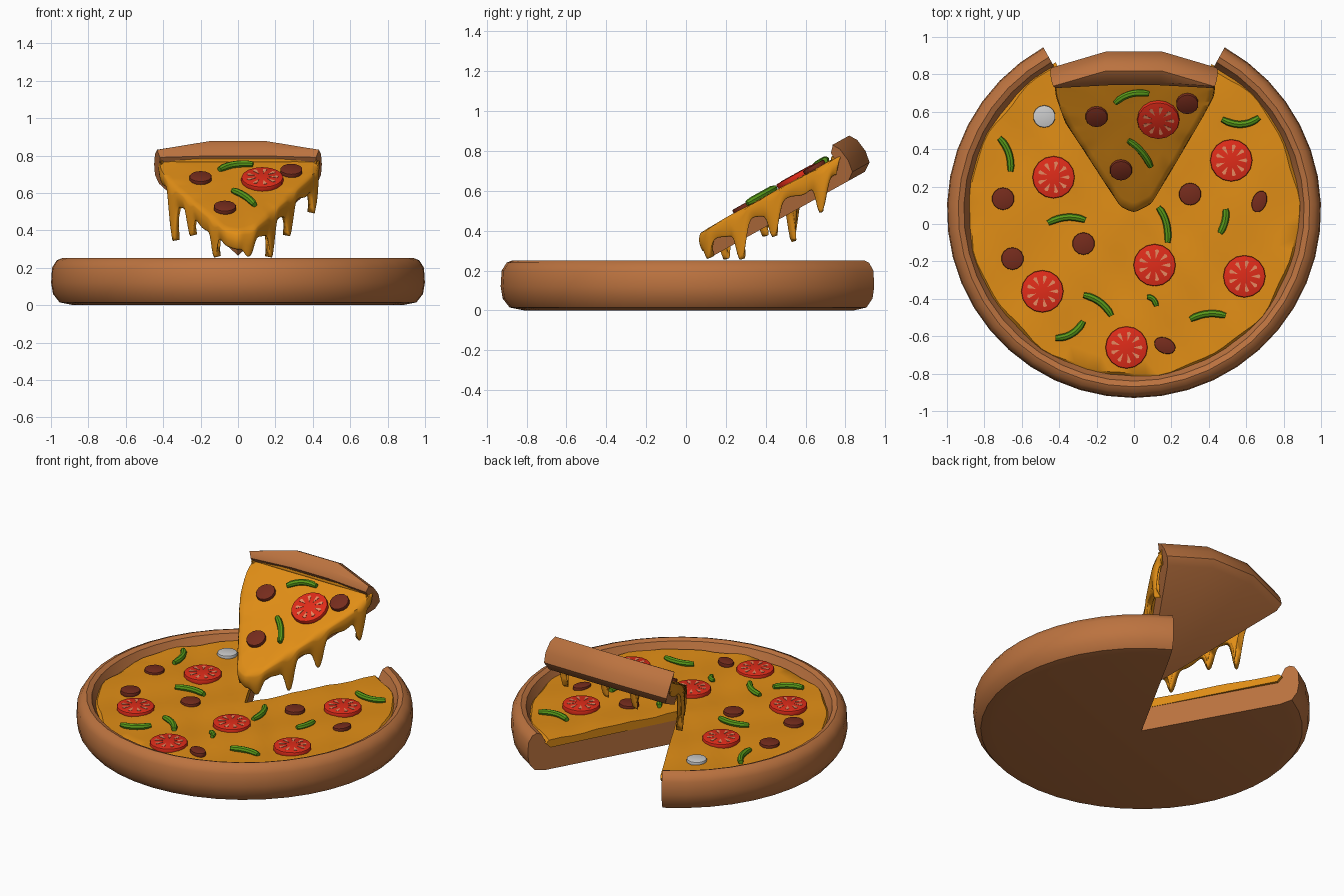
import bpy, bmesh, math
from mathutils import Matrix, Vector

if "Cube" in bpy.data.objects:
    bpy.data.objects.remove(bpy.data.objects["Cube"])

TILT = math.radians(29)
C, S = math.cos(TILT), math.sin(TILT)
SLICE = Matrix.Translation((0, 0.12, 0.265)) @ Matrix.Rotation(TILT, 4, 'X')
BASE = Matrix.Translation((0, 0.07, 0))


def material(name, rgb):
    m = bpy.data.materials.new(name)
    m.diffuse_color = (*rgb, 1)
    m.use_nodes = True
    m.node_tree.nodes["Principled BSDF"].inputs["Base Color"].default_value = m.diffuse_color
    return m


CRUST = material("crust", (0.50, 0.17, 0.05))
CHEESE = material("cheese", (0.75, 0.27, 0.008))
RED = material("tomato", (0.75, 0.025, 0.01))
SEED = material("tomato_seed", (0.80, 0.25, 0.12))
GREEN = material("pepper", (0.10, 0.33, 0.01))
BROWN = material("sausage", (0.18, 0.025, 0.012))


def finish(name, bm, mats, angle=40):
    bmesh.ops.remove_doubles(bm, verts=bm.verts, dist=0.0004)
    bmesh.ops.recalc_face_normals(bm, faces=bm.faces)
    me = bpy.data.meshes.new(name)
    bm.to_mesh(me)
    bm.free()
    ob = bpy.data.objects.new(name, me)
    bpy.context.collection.objects.link(ob)
    for m in mats:
        me.materials.append(m)
    bpy.ops.object.select_all(action='DESELECT')
    ob.select_set(True)
    bpy.context.view_layer.objects.active = ob
    bpy.ops.object.shade_smooth_by_angle(angle=math.radians(angle))
    return ob


def sector(name, profile, a0, a1, segs, matrix, mat):
    """Sweep profile(angle) -> [(r, z)] around z; both cut faces closed. Angle is from +y."""
    bm = bmesh.new()
    rows = []
    for i in range(segs + 1):
        a = math.radians(a0 + (a1 - a0) * i / segs)
        rows.append([bm.verts.new(matrix @ Vector((r * math.sin(a), r * math.cos(a), z)))
                     for r, z in profile(a)])
    n = len(rows[0])
    for p, q in zip(rows, rows[1:]):
        for j in range(n - 1):
            bm.faces.new((p[j], p[j + 1], q[j + 1], q[j]))
    bm.faces.new(rows[0])
    bm.faces.new(rows[-1])
    return finish(name, bm, [mat])


# Pizza dough with raised rim
RIM = [(0, 0), (0.88, 0), (0.955, 0.015), (0.99, 0.06), (1, 0.12), (0.995, 0.2), (0.97, 0.24),
       (0.94, 0.252), (0.91, 0.24), (0.89, 0.2), (0.87, 0.165), (0, 0.165)]
sector("pizza_dough", lambda a: RIM, 29, 331, 36, BASE, CRUST)


# Pizza cheese layer, slightly lumpy
def lumpy(a):
    edge = 0.895 + 0.008 * math.sin(9 * a) + 0.006 * math.sin(17 * a + 1)
    pts = [(0, 0.15), (edge - 0.03, 0.15), (edge, 0.18)]
    for k in range(11, -1, -1):
        r = (edge - 0.02) * k / 11
        x, y = r * math.sin(a), r * math.cos(a)
        pts.append((r, 0.2 + 0.006 * math.sin(11 * x + 2) * math.cos(9 * y)
                    + 0.003 * math.sin(23 * x + 17 * y)))
    return pts


sector("pizza_cheese", lumpy, 27.8, 332.2, 72, BASE, CHEESE)


# Lifted slice dough with a faceted crust
def slice_profile(a):
    k = 1 / math.cos(a) ** 0.8
    return [(0, 0), (0.90, 0), (0.945, 0.03), (0.955, 0.09), (0.945, 0.16), (0.92, 0.197),
            (0.81 * k + 0.03 * (2 - k), 0.195), (0.805 * k, 0.165), (0.81 * k, 0.10), (0, 0.10)]


sector("slice_dough", slice_profile, -28, 28, 3, SLICE, CRUST)


def slice_z(y, n=0.135):
    """World height of the slice's top plane at y."""
    return 0.265 + (y - 0.12 + n * S) / C * S + n * C


# Slice cheese: closed outline, top sheet and a skirt that hangs in drips
KEYS = [(0.43, 0.78), (0.42, 0.68), (0.36, 0.57), (0.29, 0.45), (0.19, 0.28), (0.09, 0.115),
        (0, 0.07), (-0.07, 0.10), (-0.13, 0.19), (-0.26, 0.39), (-0.36, 0.54), (-0.41, 0.68),
        (-0.42, 0.78)]
DRIPS = [(0.42, 0.68, 0.49), (0.28, 0.44, 0.37), (0.185, 0.27, 0.255), (0.065, 0.09, 0.25),
         (-0.13, 0.19, 0.255), (-0.26, 0.39, 0.37), (-0.355, 0.535, 0.345)]
outline = []
for p, q in zip(KEYS, KEYS[1:] + KEYS[:1]):
    p, q = Vector(p), Vector(q)
    steps = max(2, int((q - p).length / 0.011))
    outline += [p.lerp(q, i / steps) for i in range(steps)]
for _ in range(3):
    outline = [(outline[i - 1] + outline[i] * 2 + outline[(i + 1) % len(outline)]) / 4
               for i in range(len(outline))]
mid = Vector((0, 0.56))


def skirt_depth(p):
    base = 0.03 if p.y > 0.76 else 0.085 + 0.015 * math.sin(31 * p.y + 5 * p.x)
    d = base
    for x, y, z in DRIPS:
        s = (p - Vector((x, y))).length
        d += (slice_z(y) - z - base) * math.exp(-(s / 0.036) ** 2.6)
    return d


bm = bmesh.new()
rows = []
for p in outline:
    col = []
    for k in (0.001, 0.35, 0.7, 0.92):
        v = mid.lerp(p, k)
        col.append((v.x, v.y, slice_z(v.y) + 0.004 * k * math.sin(17 * v.x + 2) * math.cos(15 * v.y)))
    d = skirt_depth(p)
    for f in (0.06, 0.2, 0.4, 0.6, 0.8, 0.93, 1):
        grow = 1.0 + 0.02 * math.sin(math.pi * min(1, f * 1.2)) - 0.02 * max(0, f - 0.85) / 0.15
        v = mid.lerp(p, grow)
        col.append((v.x, v.y, slice_z(p.y) - d * f))
    rows.append([bm.verts.new(c) for c in col])
for i in range(len(rows)):
    p, q = rows[i - 1], rows[i]
    for j in range(len(p) - 1):
        bm.faces.new((p[j], p[j + 1], q[j + 1], q[j]))
for f in bm.faces:
    f.normal_update()
bmesh.ops.contextual_create(bm, geom=[r[0] for r in rows])
ob = finish("slice_cheese", bm, [CHEESE], 60)
up = sum(f.normal.z * f.area for f in ob.data.polygons)
if up < 0:
    ob.data.flip_normals()
sol = ob.modifiers.new("thickness", 'SOLIDIFY')
sol.thickness = 0.04
sol.offset = -1


def place(x, y, on_slice):
    """Frame on the cheese surface at plan position x, y."""
    if on_slice:
        return SLICE @ Matrix.Translation((x, (y - 0.12 + 0.14 * S) / C, 0.14))
    return Matrix.Translation((x, y, 0.203))


def disc(bm, r, h, verts, m):
    made = bmesh.ops.create_cone(bm, cap_ends=True, segments=verts, radius1=r, radius2=r,
                                 depth=h, matrix=m)["verts"]
    rim = {e for v in made for e in v.link_edges if len(e.link_faces) == 2
           and max(len(f.verts) for f in e.link_faces) > 4}
    bmesh.ops.bevel(bm, geom=list(rim), offset=h * 0.2, segments=2, affect='EDGES', profile=0.5)


# Tomato slices with radial seeds
TOMATOES = [(-0.43, 0.25), (0.52, 0.34), (-0.49, -0.36), (0.11, -0.22), (0.59, -0.28),
            (-0.04, -0.66), (0.13, 0.56)]
for i, (x, y) in enumerate(TOMATOES):
    m = place(x, y, i == 6)
    bm = bmesh.new()
    disc(bm, 0.113, 0.04, 16, m)
    for k in range(9):
        rot = m @ Matrix.Rotation(k * math.tau / 9, 4, 'Z')
        pts = [(0.036, 0), (0.08, -0.011), (0.086, 0), (0.08, 0.011)]
        lo = [bm.verts.new(rot @ Vector((a, b, 0.016))) for a, b in pts]
        hi = [bm.verts.new(rot @ Vector((a, b, 0.022))) for a, b in pts]
        faces = [bm.faces.new(hi), bm.faces.new(lo[::-1])]
        faces += [bm.faces.new((lo[j - 1], lo[j], hi[j], hi[j - 1])) for j in range(4)]
        for f in faces:
            f.material_index = 1
    finish(f"tomato_{i + 1}", bm, [RED, SEED])

# Sausage rounds: x, y, width factor, turn; the last three lie on the slice
ROUNDS = [(-0.48, 0.575, 1, 0), (-0.70, 0.135, 1, 0), (-0.65, -0.185, 1, 0), (-0.27, -0.105, 1, 0),
          (0.30, 0.16, 1, 0), (0.67, 0.12, 0.65, -20), (0.165, -0.65, 0.7, 65),
          (-0.20, 0.575, 1, 0), (0.285, 0.645, 1, 0), (-0.07, 0.29, 1, 0)]
for i, (x, y, w, turn) in enumerate(ROUNDS):
    bm = bmesh.new()
    disc(bm, 0.06, 0.03, 14, place(x, y, i > 6) @ Matrix.Rotation(math.radians(turn), 4, 'Z')
         @ Matrix.Diagonal((w, 1, 1, 1)))
    finish(f"sausage_{i + 1}", bm, [BROWN] if i else [])

# Pepper strips: three points each; the last two lie on the slice
STRIPS = [((-0.72, 0.46), (-0.65, 0.39), (-0.66, 0.28)), ((-0.46, 0.005), (-0.36, 0.06), (-0.26, 0.02)),
          ((0.13, 0.09), (0.19, 0.02), (0.18, -0.10)), ((0.49, 0.08), (0.50, 0.02), (0.46, -0.05)),
          ((0.47, 0.56), (0.58, 0.50), (0.67, 0.57)), ((-0.27, -0.38), (-0.17, -0.40), (-0.12, -0.49)),
          ((-0.42, -0.61), (-0.32, -0.61), (-0.27, -0.52)), ((0.30, -0.51), (0.39, -0.46), (0.49, -0.49)),
          ((0.07, -0.39), (0.11, -0.39), (0.12, -0.44)),
          ((-0.10, 0.65), (-0.03, 0.72), (0.08, 0.70)), ((-0.03, 0.45), (0.05, 0.40), (0.09, 0.31))]
for i, pts in enumerate(STRIPS):
    bm = bmesh.new()
    a, b, c = (Vector(p) for p in pts)
    rings = []
    for k in range(8):
        t = k / 7
        p = a.lerp(b, t).lerp(b.lerp(c, t), t)
        d = (b - a).lerp(c - b, t).normalized()
        m = place(p.x, p.y, i > 8)
        r = 0.019 if i != 8 else 0.015
        if k in (0, 7):
            r *= 0.75
        rings.append([bm.verts.new(m @ Vector((-d.y * r * math.cos(q), d.x * r * math.cos(q),
                                              0.008 + r * math.sin(q))))
                      for q in (j * math.tau / 8 for j in range(8))])
    for p, q in zip(rings, rings[1:]):
        for j in range(8):
            bm.faces.new((p[j - 1], p[j], q[j], q[j - 1]))
    bm.faces.new(rings[0])
    bm.faces.new(rings[-1])
    finish(f"pepper_strip_{i + 1}", bm, [GREEN])
